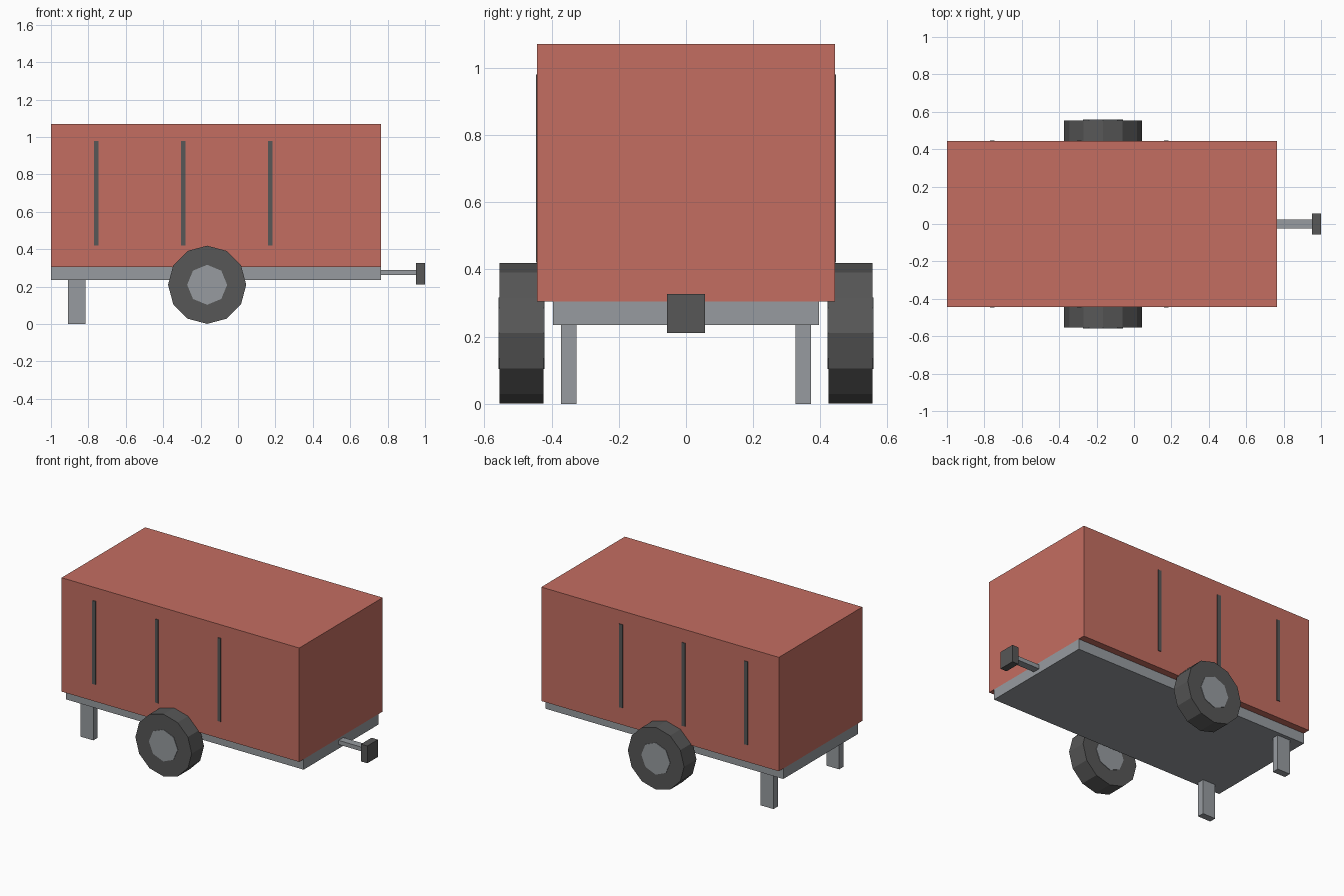
import bpy
import math

cube = bpy.data.objects.get("Cube")
if cube:
    bpy.data.objects.remove(cube, do_unlink=True)


def material(name, color):
    mat = bpy.data.materials.new(name)
    mat.use_nodes = True
    mat.diffuse_color = (*color, 1)
    bsdf = mat.node_tree.nodes["Principled BSDF"]
    bsdf.inputs["Base Color"].default_value = (*color, 1)
    return mat


red = material("brick red", (0.55, 0.155, 0.12))
grey = material("steel grey", (0.31, 0.33, 0.35))
dark = material("dark rubber", (0.095, 0.095, 0.095))


def finish(name, mat):
    obj = bpy.context.object
    obj.name = name
    obj.data.materials.append(mat)
    return obj


def box(name, mat, x, y, z):
    """Box from (min, max) ranges along each axis."""
    bpy.ops.mesh.primitive_cube_add(size=1)
    obj = finish(name, mat)
    for v in obj.data.vertices:
        v.co = [(a + b) / 2 + (b - a) * c for (a, b), c in zip((x, y, z), v.co)]
    return obj


def disc(name, mat, sides, radius, width, centre):
    """Flat-sided cylinder lying along y with a corner at the top."""
    bpy.ops.mesh.primitive_cylinder_add(
        vertices=sides, radius=radius, depth=width,
        location=centre, rotation=(math.pi / 2, 0, 0))
    return finish(name, mat)


# Cargo body and chassis
box("cargo_body", red, (-1, 0.765), (-0.443, 0.443), (0.305, 1.07))
box("chassis", grey, (-1, 0.765), (-0.396, 0.396), (0.235, 0.305))

# Tow bar and coupling block
box("tow_bar", grey, (0.765, 0.955), (-0.025, 0.025), (0.262, 0.29))
box("coupling", dark, (0.953, 1), (-0.056, 0.056), (0.211, 0.327))

# Parts repeated on both sides
for side, s in (("right", -1), ("left", 1)):
    box(f"rear_leg_{side}", grey, (-0.91, -0.815),
        sorted((s * 0.326, s * 0.372)), (0, 0.235))
    for i, x in enumerate((-0.758, -0.293, 0.172)):
        box(f"side_rib_{side}_{i + 1}", dark, (x - 0.0125, x + 0.0125),
            sorted((s * 0.43, s * 0.447)), (0.42, 0.98))
    centre = (-0.165, s * 0.489, 0.21)
    disc(f"tyre_{side}", dark, 12, 0.209, 0.131, centre)
    disc(f"hub_{side}", grey, 8, 0.107, 0.137, centre)
